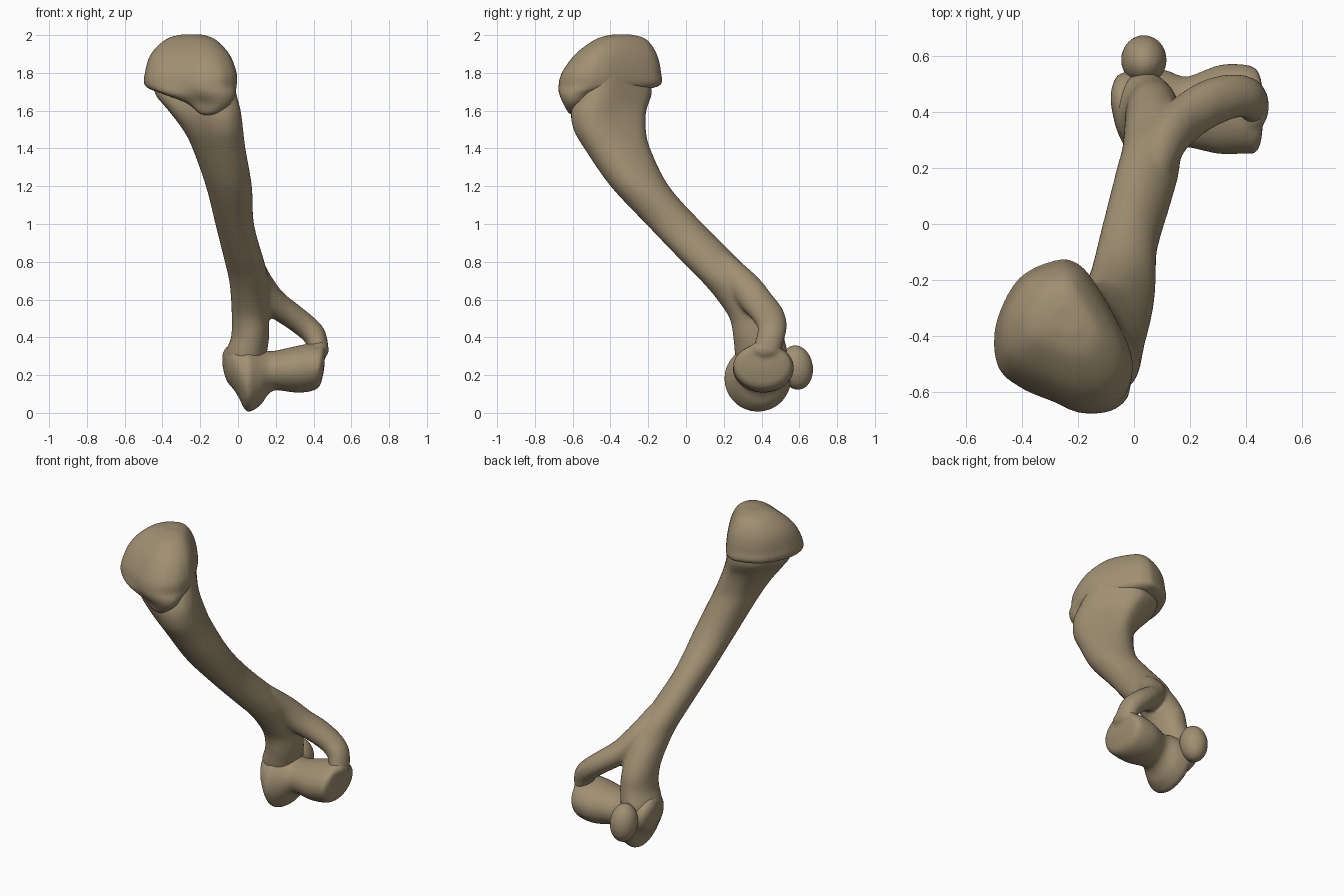
import bpy, bmesh, math
from mathutils import Vector, Matrix

if "Cube" in bpy.data.objects:
    bpy.data.objects.remove(bpy.data.objects["Cube"])

bone = bpy.data.materials.new("bone tan")
bone.diffuse_color = (0.35, 0.275, 0.168, 1)
bone.use_nodes = True
bone.node_tree.nodes["Principled BSDF"].inputs["Base Color"].default_value = bone.diffuse_color

# Cross-section of the upper end (unit box, counter-clockwise) and a plain circle
HEAD = [(1, -.37), (.91, -.07), (.62, .44), (.32, .85), (.11, .98), (-.05, 1), (-.43, .89), (-.73, .67),
        (-.98, .19), (-1, -.26), (-.81, -.56), (-.22, -.81), (.2, -.98), (.62, -.96), (.87, -.78), (.97, -.59)]
ROUND = [(math.cos(math.radians(-20 + 22.5 * i)), math.sin(math.radians(-20 + 22.5 * i))) for i in range(16)]


def spline(rows, steps=6):
    """Smoothly interpolate rows of numbers (Catmull-Rom)."""
    out = []
    for i in range(len(rows) - 1):
        a, b, c, d = (rows[min(max(i + k, 0), len(rows) - 1)] for k in (-1, 0, 1, 2))
        for s in range(steps):
            t = s / steps
            out.append([.5 * (2 * q + (r - p) * t + (2 * p - 5 * q + 4 * r - u) * t * t
                              + (3 * q - p - 3 * r + u) * t ** 3) for p, q, r, u in zip(a, b, c, d)])
    out.append(list(rows[-1]))
    return out


def closed(points, steps=3):
    return spline(points + points[:1], steps)[:-1]


def skin(bm, rings):
    """Join rings of points into a capped skin."""
    vs = [[bm.verts.new(p) for p in r] for r in rings]
    n = len(vs[0])
    faces = [bm.faces.new((a[i], a[(i + 1) % n], b[(i + 1) % n], b[i]))
             for a, b in zip(vs, vs[1:]) for i in range(n)]
    faces += [bm.faces.new(vs[0][::-1]), bm.faces.new(vs[-1])]
    bmesh.ops.recalc_face_normals(bm, faces=faces)


def upright(bm, rows):
    """Rows: z, x0, x1, y0, y1, share of the head outline."""
    head, rnd = closed(HEAD), closed(ROUND)
    rings = []
    for z, x0, x1, y0, y1, t in spline(rows):
        rings.append([((x0 + x1) / 2 + (x1 - x0) / 2 * (h[0] * t + r[0] * (1 - t)),
                       (y0 + y1) / 2 + (y1 - y0) / 2 * (h[1] * t + r[1] * (1 - t)), z)
                      for h, r in zip(head, rnd)])
    skin(bm, rings)


def blob(bm, c, r, tilt=0):
    m = Matrix.Translation(Vector(c)) @ Matrix.Rotation(tilt, 4, 'X') @ Matrix.Diagonal((*r, 1))
    bmesh.ops.create_icosphere(bm, subdivisions=3, radius=1, matrix=m)


def finish(name, bm, smooth=6):
    """Fuse the overlapping parts into one smooth surface."""
    me = bpy.data.meshes.new(name)
    bm.to_mesh(me)
    bm.free()
    me.materials.append(bone)
    ob = bpy.data.objects.new(name, me)
    bpy.context.collection.objects.link(ob)
    rm = ob.modifiers.new("fuse", 'REMESH')
    rm.mode = 'VOXEL'
    rm.voxel_size = 0.011
    rm.use_smooth_shade = True
    sm = ob.modifiers.new("soften", 'SMOOTH')
    sm.factor = 0.5
    sm.iterations = smooth
    return ob


# Shaft running down into the inner column, with the outer strut around the hole
bm = bmesh.new()
upright(bm, [(1.80, -.42, -.03, -.52, -.20, 1), (1.70, -.44, -.01, -.575, -.18, 1),
             (1.60, -.365, .015, -.61, -.21, 1), (1.50, -.29, .03, -.597, -.212, .8),
             (1.40, -.24, .043, -.54, -.19, .5), (1.20, -.17, .075, -.40, -.09, .1),
             (1.00, -.12, .085, -.212, .09, 0), (.80, -.07, .14, -.02, .29, 0),
             (.70, -.047, .165, .08, .37, 0), (.60, -.037, .165, .165, .445, 0),
             (.50, -.033, .165, .23, .50, 0), (.40, -.037, .165, .25, .52, 0),
             (.30, -.07, .15, .26, .54, 0), (.20, -.04, .13, .28, .53, 0)])
for x, y, z, rx, ry, rz in spline([(.07, .20, .77, .07, .08, .08), (.12, .31, .67, .075, .09, .08),
                                   (.19, .38, .585, .07, .09, .075), (.27, .43, .525, .065, .088, .07),
                                   (.35, .455, .465, .065, .08, .065), (.405, .45, .41, .06, .075, .065),
                                   (.425, .43, .34, .056, .075, .06)]):
    blob(bm, (x, y, z), (rx, ry, rz))
finish("shaft", bm, 10)

# Rounded upper joint cap, hanging lower at the front
bm = bmesh.new()
upright(bm, [(2.003, -.30, -.19, -.39, -.29, 1), (1.978, -.38, -.12, -.48, -.21, 1),
             (1.90, -.458, -.045, -.587, -.155, 1), (1.80, -.489, -.006, -.66, -.133, 1),
             (1.73, -.487, -.006, -.677, -.145, 1), (1.69, -.40, -.012, -.674, -.35, 1),
             (1.64, -.27, -.035, -.652, -.46, 1), (1.59, -.21, -.10, -.625, -.54, 1),
             (1.575, -.18, -.13, -.60, -.56, 1)])
finish("upper_joint_cap", bm)

# Lower joint roller: rows of x, centre y, centre z, radius y, radius z
bm = bmesh.new()
rows = [(-.082, .45, .28, .03, .035), (-.06, .43, .26, .10, .09), (-.02, .40, .24, .145, .12),
        (.01, .39, .21, .165, .14), (.03, .385, .19, .173, .163), (.06, .38, .18, .177, .175),
        (.12, .395, .19, .152, .148), (.16, .40, .213, .13, .115), (.20, .40, .225, .128, .105),
        (.30, .408, .23, .158, .122), (.38, .41, .24, .16, .127), (.43, .405, .25, .153, .112),
        (.45, .405, .28, .12, .08), (.458, .405, .30, .07, .05)]
skin(bm, [[(x, cy + ry * c, cz + rz * s) for c, s in closed(ROUND)] for x, cy, cz, ry, rz in spline(rows)])
blob(bm, (.43, .42, .335), (.052, .085, .05))
finish("lower_joint_roller", bm)

# Rear knob on the inner side
bm = bmesh.new()
blob(bm, (.035, .585, .24), (.082, .088, .12), math.radians(8))
finish("rear_knob", bm, 4)
